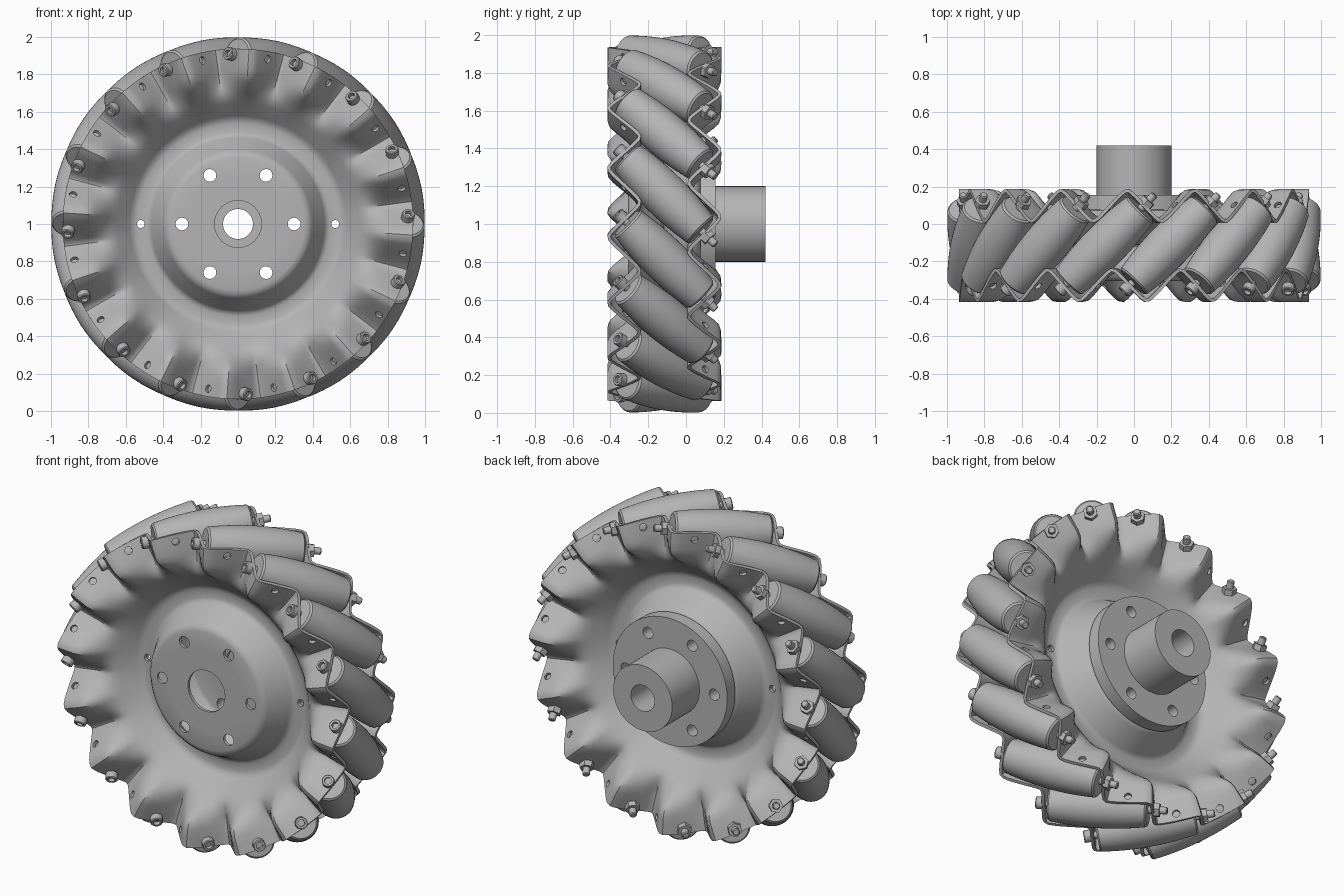
import bpy, bmesh, math
from mathutils import Matrix, Vector

if "Cube" in bpy.data.objects:
    bpy.data.objects.remove(bpy.data.objects["Cube"])

COUNT = 16                      # rollers around the wheel
MID = -0.115                    # y of the wheel's middle plane
PHASE = math.radians(-10.3)     # angle of the first roller, clockwise from the top
STEP = math.tau / COUNT
AXIS_R = 0.88                   # radius at which roller axles sit
RIM = 0.937

grey = bpy.data.materials.new("metal grey")
grey.use_nodes = True
COLOUR = (0.46, 0.46, 0.46, 1)
grey.diffuse_color = COLOUR
grey.node_tree.nodes["Principled BSDF"].inputs["Base Color"].default_value = COLOUR


def add(name, mesh, matrix=Matrix()):
    ob = bpy.data.objects.new(name, mesh)
    bpy.context.collection.objects.link(ob)
    ob.matrix_world = matrix
    return ob


def to_mesh(bm, name):
    mesh = bpy.data.meshes.new(name)
    bm.to_mesh(mesh)
    bm.free()
    mesh.materials.append(grey)
    return mesh


def lathe(name, profile, segs):
    """Closed (radius, height) profile spun about local z."""
    bm = bmesh.new()
    rings = [[bm.verts.new((r * math.cos(math.tau * i / segs), r * math.sin(math.tau * i / segs), z))
              for r, z in profile] for i in range(segs)]
    n = len(profile)
    for i in range(segs):
        a, b = rings[i], rings[(i + 1) % segs]
        for j in range(n):
            k = (j + 1) % n
            if profile[j][0] > 0 or profile[k][0] > 0:
                bm.faces.new((a[j], b[j], b[k], a[k]))
    bmesh.ops.remove_doubles(bm, verts=bm.verts, dist=1e-5)
    bmesh.ops.recalc_face_normals(bm, faces=bm.faces)
    return to_mesh(bm, name)


def frame(angle, radius, y, lean):
    """Frame on the wheel: x radial, z along the tangent tilted 45 degrees toward lean * y."""
    radial = Vector((math.sin(angle), 0, math.cos(angle)))
    z = Vector((math.cos(angle), lean, -math.sin(angle))).normalized()
    m = Matrix((radial, z.cross(radial), z)).transposed().to_4x4()
    m.translation = radial * radius + Vector((0, y, 1))
    return m


def cutter(name, holes):
    """One mesh of cylinders from (matrix, radius, length) entries."""
    bm = bmesh.new()
    for m, r, length in holes:
        bmesh.ops.create_cone(bm, cap_ends=True, segments=20, radius1=r, radius2=r, depth=length, matrix=m)
    ob = add(name, to_mesh(bm, name))
    ob.hide_render = True
    return ob


def bake(ob):
    bpy.context.view_layer.update()
    deps = bpy.context.evaluated_depsgraph_get()
    mesh = bpy.data.meshes.new_from_object(ob.evaluated_get(deps))
    ob.modifiers.clear()
    ob.data = mesh


def cut(ob, tool):
    mod = ob.modifiers.new("holes", 'BOOLEAN')
    mod.operation = 'DIFFERENCE'
    mod.solver = 'EXACT'
    mod.object = tool


def smoothstep(a, b, x):
    t = min(max((x - a) / (b - a), 0), 1)
    return t * t * (3 - 2 * t)


# Pressed side plate: raised hub, flat valley, bowl, zigzag rim
PLATE = [(.125, .182), (.25, .182), (.355, .182), (.375, .176), (.39, .16), (.455, .034),
         (.47, .018), (.49, .011), (.54, .011), (.565, .018), (.585, .036), (.65, .106),
         (.68, .134), (.7, .15), (.72, .165), (.74, .178), (.76, .19), (.78, .199),
         (.8, .206), (.83, .211), (.88, .212), (RIM, .212)]
END_SHIFT = 0.215 / 0.9         # angle from a roller's middle to its bracket


def plate_mesh():
    bm = bmesh.new()
    segs = COUNT * 18
    rows = []
    for i in range(segs):
        a = math.tau * i / segs
        wave = math.asin(.95 * math.sin(COUNT * (a - PHASE + END_SHIFT))) / math.asin(.95)
        rows.append([bm.verts.new((r * math.sin(a),
                                   MID - h - .082 * wave * smoothstep(.65, .82, r),
                                   1 + r * math.cos(a))) for r, h in PLATE])
    for i in range(segs):
        p, q = rows[i], rows[(i + 1) % segs]
        for j in range(len(PLATE) - 1):
            bm.faces.new((p[j], p[j + 1], q[j + 1], q[j]))
    bmesh.ops.recalc_face_normals(bm, faces=bm.faces)
    return to_mesh(bm, "plate")


# Holes: hub bolts, two plate rivet holes, spare rim holes
along_y = Matrix.Rotation(-math.pi / 2, 4, 'X')
hub_holes = [(Matrix.Translation((.3 * math.cos(k * math.pi / 3), 0, 1 + .3 * math.sin(k * math.pi / 3)))
              @ along_y, .034, 2) for k in range(6)]
hub_holes += [(Matrix.Translation((x, 0, 1)) @ along_y, .021, 2) for x in (-.52, .52)]
hub_tool = cutter("hub_hole_cutter", hub_holes)
rim_tool = cutter("rim_hole_cutter", [
    (frame(PHASE + k * STEP - END_SHIFT + STEP / 2, .895, MID - .21, -1), .021, .12) for k in range(COUNT)])

# The back plate is the front one turned half a circle about a radial line
centre = Matrix.Translation((0, MID, 1))
flip = centre @ Matrix.Rotation(math.pi, 4, (math.sin(PHASE), 0, math.cos(PHASE))) @ centre.inverted()
smooth = []
sheet = plate_mesh()
for name, m in (("front_plate", Matrix()), ("back_plate", flip)):
    ob = add(name, sheet, m)
    rim_tool.matrix_world = m
    solid = ob.modifiers.new("thickness", 'SOLIDIFY')
    solid.thickness = .018
    solid.offset = 0
    cut(ob, rim_tool)
    cut(ob, hub_tool)
    bake(ob)
    smooth.append(ob)

# Hub: bolted flange and bored tube
hub = add("hub", lathe("hub", [(.08, .077), (.388, .077), (.388, .155), (.2, .155), (.2, .42), (.08, .42)], 64),
          Matrix.Translation((0, 0, 1)) @ along_y)
cut(hub, hub_tool)
bake(hub)
smooth.append(hub)
for tool in (hub_tool, rim_tool):
    bpy.data.objects.remove(tool)

# Barrel rollers whose outlines follow the wheel's outer circle
HALF = .278
barrel = [(0, -HALF)]
for i in range(13):
    s = HALF * (i / 6 - 1)
    r = 1 - math.hypot(AXIS_R, s / math.sqrt(2))
    if i in (0, 12):
        barrel += [(r - .01, s), (r, s * .965)][::1 if i == 0 else -1]
    else:
        barrel.append((r, s * .96))
barrel.append((0, HALF))
roller = lathe("roller", barrel, 40)

# Axle bolts with socket heads, and hex nuts
bolt = lathe("bolt", [(0, -.33), (.019, -.33), (.019, -.352), (.031, -.352), (.035, -.347), (.035, -.312),
                      (.021, -.312), (.021, .38), (.016, .385), (0, .385)], 18)
nut = lathe("nut", [(.021, .308), (.041, .308), (.041, .342), (.021, .342)], 6)
for k in range(COUNT):
    m = frame(PHASE + k * STEP, AXIS_R, MID, 1)
    smooth.append(add(f"roller_{k + 1}", roller, m))
    smooth.append(add(f"axle_bolt_{k + 1}", bolt, m))
    add(f"axle_nut_{k + 1}", nut, m)

# Smooth shading with sharp edges kept
bpy.ops.object.select_all(action='DESELECT')
for ob in smooth:
    ob.select_set(True)
bpy.context.view_layer.objects.active = smooth[0]
bpy.ops.object.shade_smooth_by_angle(angle=math.radians(35))
